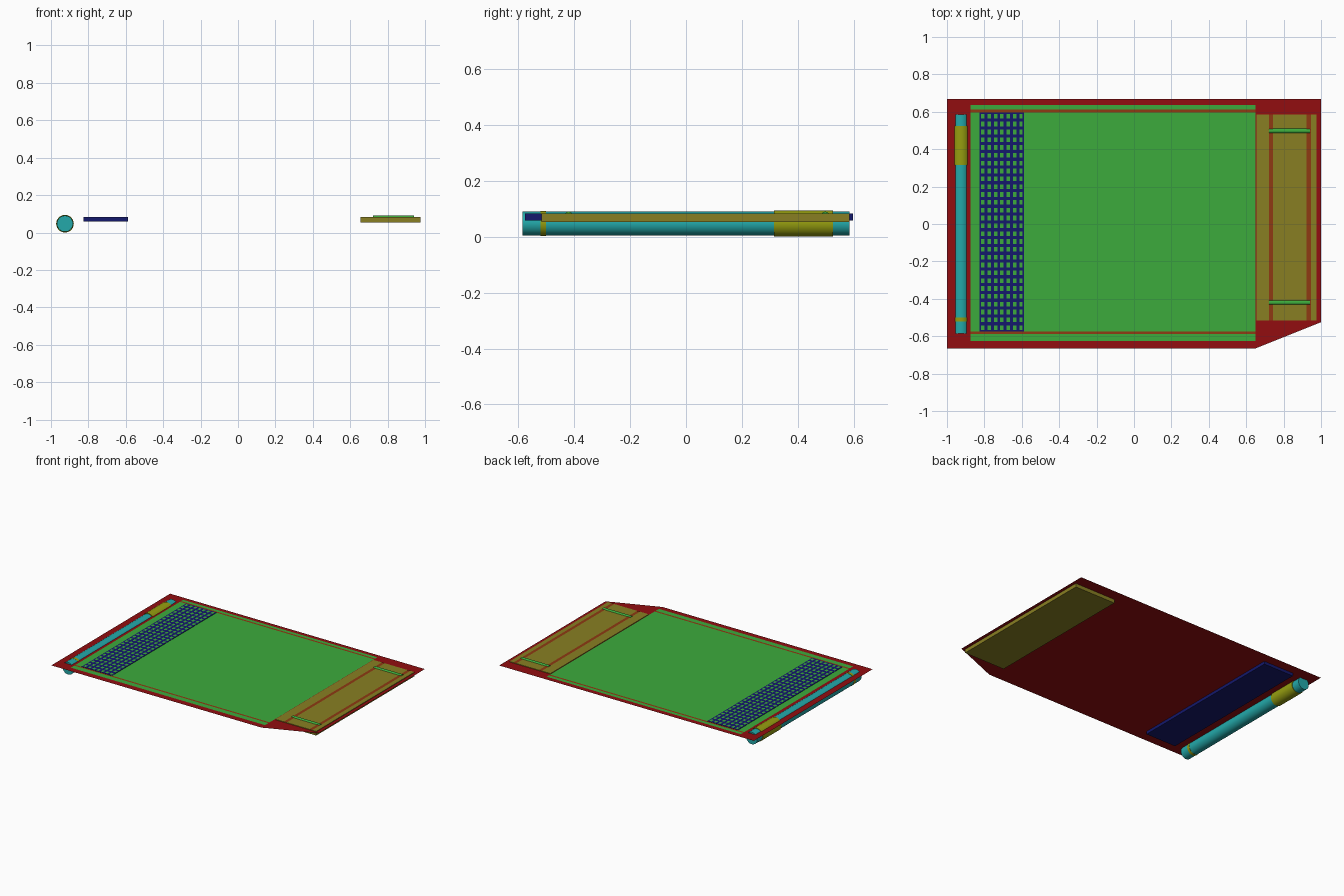
import bpy, bmesh, math

cube = bpy.data.objects.get("Cube")
if cube:
    bpy.data.objects.remove(cube, do_unlink=True)


def srgb(hex_code):
    vals = [int(hex_code[i:i + 2], 16) / 255 for i in (0, 2, 4)]
    return [v / 12.92 if v <= 0.04045 else ((v + 0.055) / 1.055) ** 2.4 for v in vals] + [1.0]


def material(name, hex_code):
    m = bpy.data.materials.new(name)
    m.use_nodes = True
    m.diffuse_color = srgb(hex_code)
    m.node_tree.nodes["Principled BSDF"].inputs["Base Color"].default_value = srgb(hex_code)
    return m


red = material("dark red", "920D10")
green = material("leaf green", "3CAB3C")
navy = material("navy blue", "14186C")
cyan = material("teal", "23A9AA")
yellow = material("yellow olive", "969E10")
olive = material("brown olive", "887F22")
rust = material("rust", "8E3A12")


def finish(name, bm, mat):
    mesh = bpy.data.meshes.new(name)
    bm.to_mesh(mesh)
    bm.free()
    mesh.materials.append(mat)
    ob = bpy.data.objects.new(name, mesh)
    bpy.context.collection.objects.link(ob)
    return ob


def flat(name, points, z, mat):
    bm = bmesh.new()
    face = bm.faces.new([bm.verts.new((x, y, z)) for x, y in points])
    face.normal_update()
    if face.normal.z < 0:
        face.normal_flip()
    return finish(name, bm, mat)


def rect(x0, x1, y0, y1):
    return [(x0, y0), (x1, y0), (x1, y1), (x0, y1)]


def box(name, x0, x1, y0, y1, z0, z1, mat):
    bm = bmesh.new()
    bmesh.ops.create_cube(bm, size=1)
    for v in bm.verts:
        v.co = (x0 if v.co.x < 0 else x1, y0 if v.co.y < 0 else y1, z0 if v.co.z < 0 else z1)
    return finish(name, bm, mat)


def rod(name, center, radius, length, axis, mat, sides=40):
    bpy.ops.mesh.primitive_cylinder_add(
        vertices=sides, radius=radius, depth=length, location=center,
        rotation=(math.pi / 2, 0, 0) if axis == "y" else (0, math.pi / 2, 0))
    ob = bpy.context.object
    ob.name = name
    ob.data.materials.append(mat)
    bpy.ops.object.shade_smooth_by_angle()
    return ob


# Thin base sheet with one clipped corner, and the panel lying on it
SHEET = 0.079
flat("base_sheet", [(-1, -0.665), (0.65, -0.665), (1, -0.525), (1, 0.667), (-1, 0.667)], SHEET, red)
flat("main_panel", rect(-0.875, 0.65, -0.625, 0.635), SHEET + 0.002, green)
for name, y in (("front_seam", -0.581), ("back_seam", 0.604)):
    flat(name, rect(-0.875, 0.65, y - 0.007, y + 0.007), SHEET + 0.0025, rust)

# Perforated block with rows of openings showing the panel colour
GX0, GX1, GY0, GY1, GTOP = -0.825, -0.587, -0.575, 0.597, 0.083
box("grille_block", GX0, GX1, GY0, GY1, 0.058, GTOP, navy)
cols, rows = 7, 28
px, py = (GX1 - GX0) / cols, (GY1 - GY0) / rows
bm = bmesh.new()
for i in range(cols):
    for j in range(rows):
        cx, cy = GX0 + (i + 0.5) * px, GY0 + (j + 0.5) * py
        bm.faces.new([bm.verts.new((x, y, GTOP + 0.0008)) for x, y in
                      rect(cx - px * 0.27, cx + px * 0.27, cy - py * 0.3, cy + py * 0.3)])
finish("grille_openings", bm, green)

# Roller tube with its two collars
TX, TZ = -0.925, 0.047
rod("roller_tube", (TX, 0, TZ), 0.043, 1.17, "y", cyan)
rod("wide_collar", (TX, 0.42, TZ), 0.047, 0.21, "y", yellow)
rod("narrow_collar", (TX, -0.51, TZ), 0.0445, 0.02, "y", yellow)

# Side block with two bands and two handles
BTOP = 0.083
box("side_block", 0.655, 0.976, -0.517, 0.585, 0.053, BTOP, olive)
for name, x in (("inner_band", 0.733), ("outer_band", 0.934)):
    flat(name, rect(x - 0.011, x + 0.011, -0.517, 0.585), BTOP + 0.001, rust)
for name, y in (("front_handle", -0.42), ("back_handle", 0.498)):
    rod(name, (0.832, y, 0.0765), 0.0135, 0.22, "x", green, 16)
